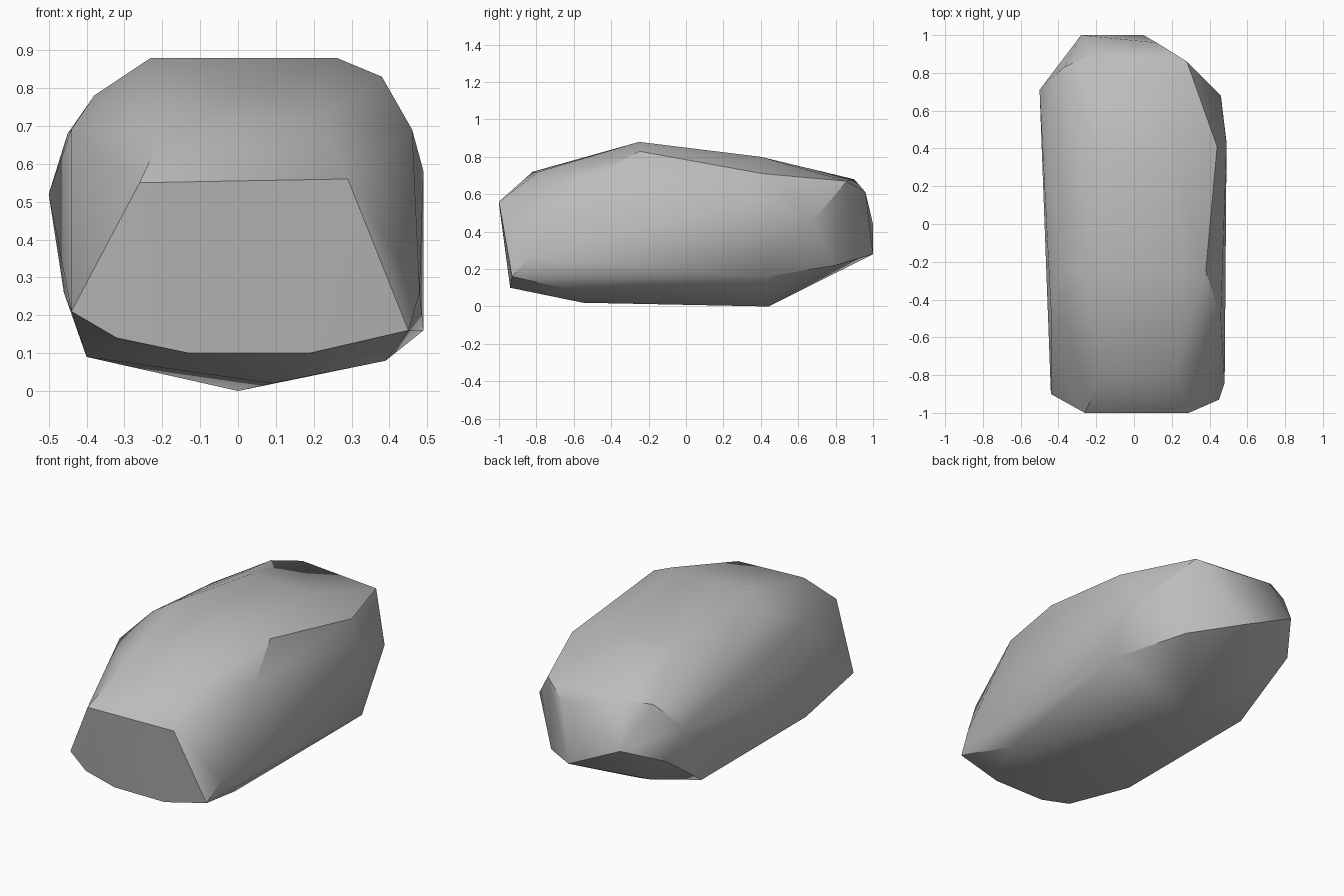
import bpy
import bmesh
import math

default_cube = bpy.data.objects.get("Cube")
if default_cube:
    bpy.data.objects.remove(default_cube, do_unlink=True)


def flat_material(name, colour):
    material = bpy.data.materials.new(name)
    material.use_nodes = True
    material.diffuse_color = colour
    shader = material.node_tree.nodes["Principled BSDF"]
    shader.inputs["Base Color"].default_value = colour
    shader.inputs["Roughness"].default_value = 0.9
    return material


# Corners of the stone, grouped by the part of the surface they shape
stone_corners = {
    "front_face": [
        (-.26, -1, .55), (.29, -1, .56), (-.44, -.9, .21), (-.32, -.93, .14),
        (-.13, -.94, .1), (.19, -.94, .1), (.45, -.93, .16)],
    "brow": [(-.18, -.82, .72), (.22, -.79, .72)],
    "crown": [
        (-.23, -.25, .88), (.26, -.25, .88), (-.2, .4, .8), (.2, .4, .8)],
    "left_flank": [
        (.38, -.25, .83), (.46, -.5, .69), (.44, .41, .71), (.49, .42, .58),
        (.46, .68, .46), (.48, -.84, .26), (.49, .43, .16)],
    "right_flank": [
        (-.38, -.24, .78), (-.44, -.45, .69), (-.45, .41, .68),
        (-.5, .71, .52), (-.46, .43, .26), (-.43, .79, .34)],
    "back_end": [
        (.28, .86, .67), (.12, .96, .61), (-.22, .9, .68), (-.37, .83, .67),
        (-.28, 1, .44), (.05, 1, .28), (.3, .8, .22), (-.27, .7, .16)],
    "underside": [
        (0, .44, 0), (-.4, .43, .09), (-.4, -.52, .09), (.09, -.55, .02),
        (.39, -.58, .08)],
}

# Wrap a tight skin around the corners
bm = bmesh.new()
for corners in stone_corners.values():
    for corner in corners:
        bm.verts.new(corner)
hull = bmesh.ops.convex_hull(bm, input=bm.verts[:], use_existing_faces=False)
unused = {item for item in hull["geom_interior"] + hull["geom_unused"]
          if isinstance(item, bmesh.types.BMVert)}
bmesh.ops.delete(bm, geom=list(unused), context="VERTS")

# Merge nearly flat triangles into broad facets
bmesh.ops.dissolve_limit(bm, angle_limit=math.radians(3),
                         verts=bm.verts[:], edges=bm.edges[:])
bmesh.ops.recalc_face_normals(bm, faces=bm.faces[:])

mesh = bpy.data.meshes.new("boulder")
bm.to_mesh(mesh)
bm.free()
boulder = bpy.data.objects.new("boulder", mesh)
bpy.context.collection.objects.link(boulder)
mesh.materials.append(flat_material("stone_grey", (0.5, 0.5, 0.5, 1)))

# Soft shading over shallow facets, crisp breaks on the strong edges
bpy.ops.object.select_all(action="DESELECT")
boulder.select_set(True)
bpy.context.view_layer.objects.active = boulder
bpy.ops.object.shade_smooth_by_angle(angle=math.radians(35))
